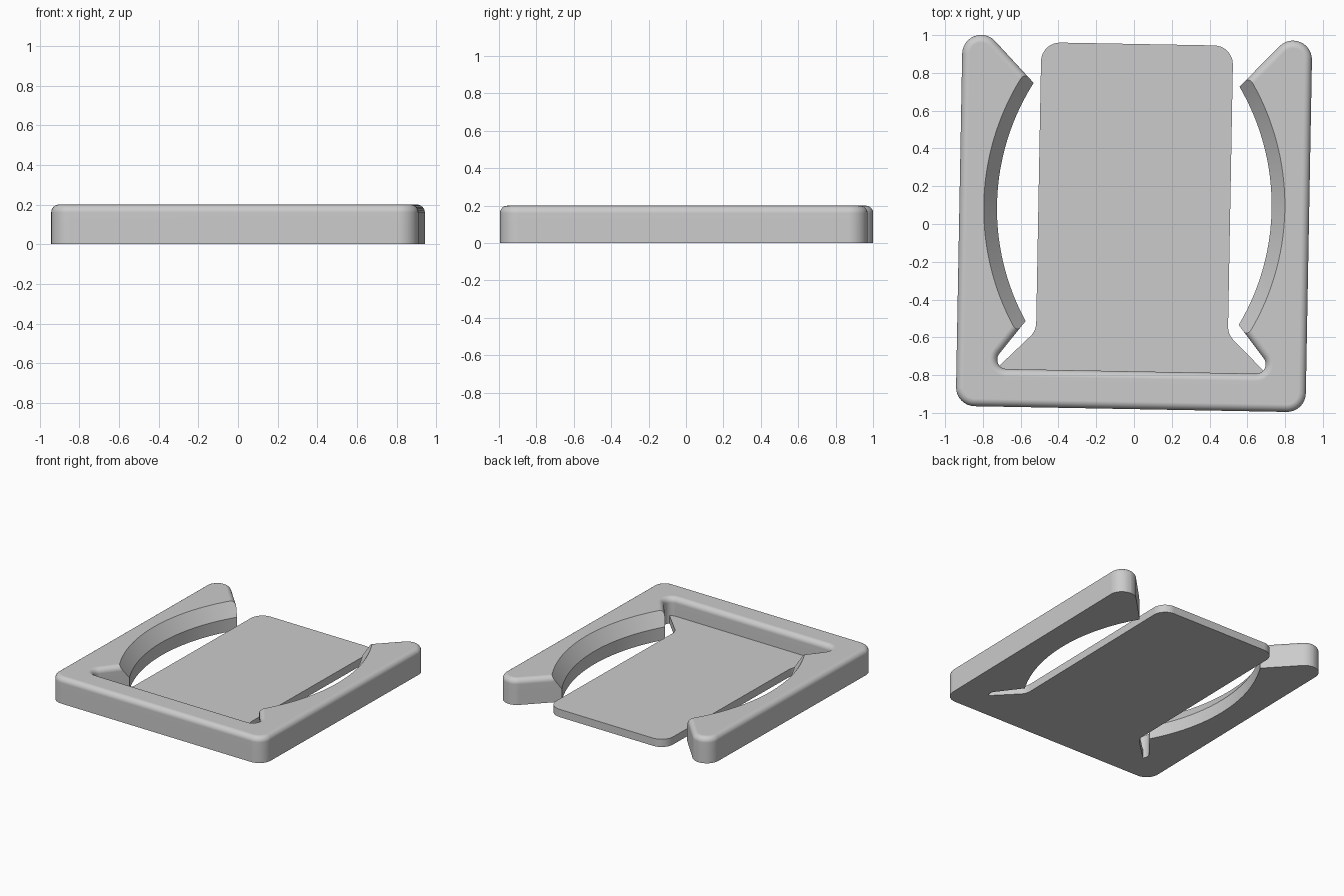
import bpy, bmesh, math
from mathutils import Vector, Matrix

if "Cube" in bpy.data.objects:
    bpy.data.objects.remove(bpy.data.objects["Cube"])

TILT = Matrix.Rotation(math.radians(-1.05), 4, 'Z')
HEIGHT, FILLET, PLATE_T = 0.2, 0.04, 0.06
ARC_CENTRE, ARC_R, FLARE_Z, FLARE = Vector((-0.513, 0.09)), 1.24, 0.1, 0.7

grey = bpy.data.materials.new("grey plastic")
grey.diffuse_color = (0.6, 0.6, 0.6, 1)
grey.use_nodes = True
grey.node_tree.nodes["Principled BSDF"].inputs["Base Color"].default_value = grey.diffuse_color


def rounded(points, steps=8):
    """Closed outline from (x, y, corner radius) points."""
    out = []
    n = len(points)
    for i, (x, y, r) in enumerate(points):
        p = Vector((x, y))
        if r == 0:
            out.append(p)
            continue
        a = (Vector(points[i - 1][:2]) - p).normalized()
        b = (Vector(points[(i + 1) % n][:2]) - p).normalized()
        half = a.angle(b) / 2
        c = p + (a + b).normalized() * r / math.sin(half)
        start = p + a * r / math.tan(half) - c
        end = p + b * r / math.tan(half) - c
        sweep = math.atan2(start.x * end.y - start.y * end.x, start.dot(end))
        for k in range(steps + 1):
            t = sweep * k / steps
            out.append(c + Vector((start.x * math.cos(t) - start.y * math.sin(t),
                                   start.x * math.sin(t) + start.y * math.cos(t))))
    return out


def mirrored(half):
    return half + [(-x, y, r) for x, y, r in reversed(half)]


def inset(points, d):
    """Move every side of a counter-clockwise polygon inward by d."""
    out = []
    n = len(points)
    for i, p in enumerate(points):
        u = (p - points[i - 1]).normalized()
        v = (points[(i + 1) % n] - p).normalized()
        nu, nv = Vector((-u.y, u.x)), Vector((-v.y, v.x))
        out.append(p + (nu + nv) * d / (1 + nu.dot(nv)))
    return out


def hit_angle(p, q, radius):
    """Angle where the line from p to q enters the recess circle."""
    u, w = (q - p).normalized(), p - ARC_CENTRE
    b = w.dot(u)
    h = w + u * (-b - math.sqrt(b * b - w.dot(w) + radius * radius))
    return math.atan2(h.y, h.x)


def frame_outline(d, z):
    """U-shaped frame outline, inset by d, with the arm recesses at height z."""
    half = [(0.926, -0.98, 0), (0.926, 0.986, 0), (0.783, 0.986, 0),
            (0.47, 0.659, 0), (0.47, -0.403, 0), (0.763, -0.78, 0)]
    p = inset([Vector(q[:2]) for q in mirrored(half)], d)
    radius = ARC_R + FLARE * max(0, z - FLARE_Z)
    a0, a1 = hit_angle(p[2], p[3], radius), hit_angle(p[5], p[4], radius)
    pts = [(q.x, q.y, 0.1 - d) for q in p[:3]]
    for k in range(41):
        a = a0 + (a1 - a0) * k / 40
        pts.append((ARC_CENTRE.x + radius * math.cos(a),
                    ARC_CENTRE.y + radius * math.sin(a), 0))
    pts.append((p[5].x, p[5].y, 0.05 + d))
    return rounded(mirrored(pts))


def loft(name, layers):
    """Solid through a stack of (outline, z) layers."""
    bm = bmesh.new()
    rings = [[bm.verts.new((p[0], p[1], z)) for p in pts] for pts, z in layers]
    n = len(rings[0])
    for lo, hi in zip(rings, rings[1:]):
        for i in range(n):
            j = (i + 1) % n
            bm.faces.new((lo[i], lo[j], hi[j], hi[i]))
    bm.faces.new(rings[0][::-1])
    bm.faces.new(rings[-1])
    bm.transform(TILT)
    bm.normal_update()
    me = bpy.data.meshes.new(name)
    bm.to_mesh(me)
    bm.free()
    me.materials.append(grey)
    ob = bpy.data.objects.new(name, me)
    bpy.context.collection.objects.link(ob)
    bpy.ops.object.select_all(action='DESELECT')
    ob.select_set(True)
    bpy.context.view_layer.objects.active = ob
    bpy.ops.object.shade_smooth_by_angle(angle=math.radians(30))
    wn = ob.modifiers.new("flat_face_normals", 'WEIGHTED_NORMAL')
    wn.keep_sharp = True
    return ob


# Frame: upright walls, then a rounded upper rim; recesses flare above mid height
levels = [(0, 0), (0, FLARE_Z)]
for k in range(7):
    t = math.pi / 2 * k / 6
    levels.append((FILLET * (1 - math.cos(t)),
                   HEIGHT - FILLET + FILLET * math.sin(t)))
loft("frame", [(frame_outline(d, z), z) for d, z in levels])

# Thin tongue plate fused to the front bar
plate_pts = rounded(mirrored([
    (0.726, -0.79, 0), (0.508, -0.575, 0.1), (0.508, 0.953, 0.1)]))
loft("tongue_plate", [(plate_pts, 0), (plate_pts, PLATE_T)])
